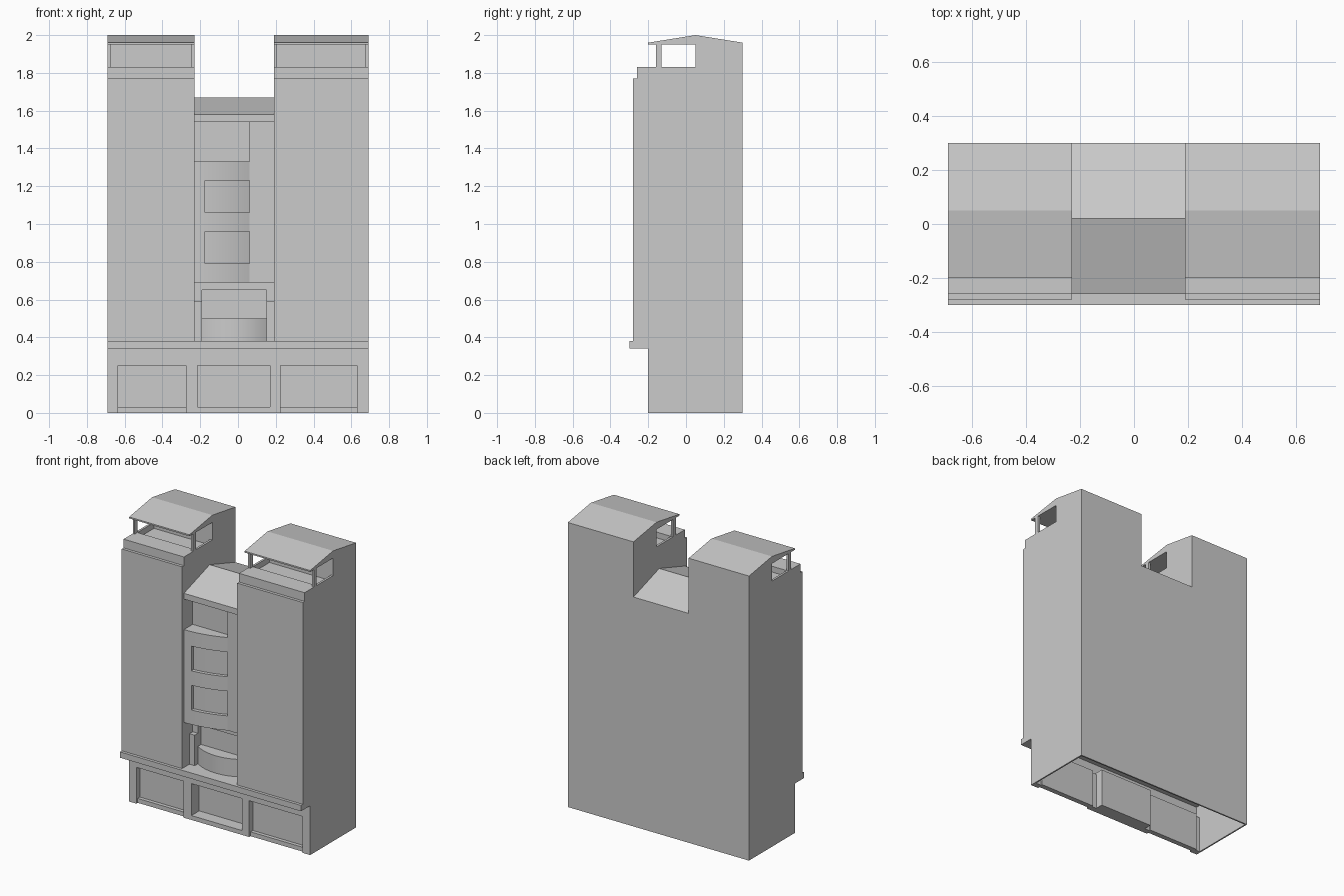
import bpy, bmesh, math

if "Cube" in bpy.data.objects:
    bpy.data.objects.remove(bpy.data.objects["Cube"])


def prism(name, pts, a, b, axis="z", smooth=False):
    """Extrude a closed 2D outline from a to b along x (outline y,z) or z (outline x,y)."""
    bm = bmesh.new()
    place = (lambda p, t: (t, p[0], p[1])) if axis == "x" else (lambda p, t: (p[0], p[1], t))
    lo = [bm.verts.new(place(p, a)) for p in pts]
    hi = [bm.verts.new(place(p, b)) for p in pts]
    bm.faces.new(lo)
    bm.faces.new(hi)
    n = len(pts)
    for i in range(n):
        j = (i + 1) % n
        bm.faces.new((lo[i], lo[j], hi[j], hi[i]))
    bmesh.ops.recalc_face_normals(bm, faces=bm.faces)
    me = bpy.data.meshes.new(name)
    bm.to_mesh(me)
    bm.free()
    ob = bpy.data.objects.new(name, me)
    bpy.context.collection.objects.link(ob)
    if smooth:
        bpy.ops.object.select_all(action="DESELECT")
        ob.select_set(True)
        bpy.context.view_layer.objects.active = ob
        bpy.ops.object.shade_smooth_by_angle(angle=math.radians(15))
    return ob


def box(name, x0, x1, y0, y1, z0, z1):
    return prism(name, [(x0, y0), (x1, y0), (x1, y1), (x0, y1)], z0, z1)


W, L, R = 0.69, -0.23, 0.19      # half width, centre bay limits
T = 0.01                         # shell thickness of the ground floor

# Ground floor: hollow shell, open underneath
box("ground_back_wall", -W, W, 0.30 - T, 0.30, 0, 0.34)
for s in (-1, 1):
    x0, x1 = sorted((s * W, s * (W - T)))
    box("ground_side_wall", x0, x1, -0.20, 0.30 - T, 0, 0.34)
box("ground_lintel", -W, W, -0.20, -0.19, 0.25, 0.34)
for x0, x1 in ((-W, -0.635), (-0.275, -0.215), (0.17, 0.225), (0.63, W)):
    box("ground_pier", x0, x1, -0.20, -0.16, 0, 0.25)

# Shop windows: side bays shallow, entrance bay deep
for x0, x1, back, sill in ((-0.635, -0.275, -0.16, -0.185),
                           (-0.215, 0.17, -0.115, -0.20),
                           (0.225, 0.63, -0.16, -0.185)):
    box("shop_pane", x0, x1, back, back + T, 0, 0.25)
    box("shop_sill", x0, x1, sill, back, 0, 0.03)
    box("shop_soffit", x0 - T, x1 + T, -0.19, back + T, 0.25, 0.25 + T)
    for xa in (x0 - T, x1):
        box("shop_jamb", xa, xa + T, -0.19, back + T, 0, 0.25)

# Ledge over the ground floor
box("ledge", -W, W, -0.30, 0.30, 0.34, 0.38)

# Towers with roofed balconies
tower = [(-0.28, 0.38), (-0.28, 1.77), (-0.26, 1.77), (-0.26, 1.83), (-0.13, 1.83),
         (-0.13, 1.79), (0.05, 1.79), (0.05, 1.95), (-0.20, 1.95), (-0.20, 1.96),
         (0.05, 2.0), (0.30, 1.96), (0.30, 0.38)]
for x0, x1 in ((-W, L), (R, W)):
    prism("tower", tower, x0, x1, "x")
    for xa in (x0, x1 - 0.015):
        box("balcony_side_parapet", xa, xa + 0.015, -0.13, 0.05, 1.79, 1.83)
        box("balcony_post", xa, xa + 0.015, -0.16, -0.13, 1.83, 1.95)

# Centre body with gable roof and eave
centre = [(-0.13, 0.38), (-0.13, 1.54), (-0.26, 1.54), (-0.26, 1.58),
          (0.02, 1.67), (0.30, 1.58), (0.30, 0.38)]
prism("centre_body", centre, L, R, "x")
box("loggia_back_wall", L, 0.06, -0.165, -0.13, 1.33, 1.54)
box("loggia_pier", 0.06, R, -0.20, -0.13, 1.33, 1.54)

# Curved facade: arc falling back to the right, then flat
RAD = (0.29 ** 2 + 0.06 ** 2) / (2 * 0.06)


def curve_y(x):
    if x >= 0.06:
        return -0.20
    return -0.26 + RAD - math.sqrt(RAD ** 2 - (x - L) ** 2)


def facade(name, x0, x1, z0, z1, inset=0.0):
    xs = sorted({x0, x1} | {v for v in [L + 0.29 * i / 12 for i in range(12)] + [0.06]
                            if x0 + 1e-4 < v < x1 - 1e-4})
    pts = [(x, curve_y(x) + inset) for x in xs] + [(x1, -0.13), (x0, -0.13)]
    prism(name, pts, z0, z1, smooth=True)


for z0, z1 in ((0.69, 0.79), (0.96, 1.06), (1.23, 1.33)):
    facade("curved_band", L, R, z0, z1)
for z0, z1 in ((0.79, 0.96), (1.06, 1.23)):
    facade("curved_jamb", L, -0.175, z0, z1)
    facade("window_pane", -0.175, 0.06, z0, z1, 0.025)
    facade("flat_jamb", 0.06, R, z0, z1)

# Lower opening with side pilasters and bowed balcony front
box("lower_lintel", L, R, -0.165, -0.13, 0.65, 0.69)
for x0, x1 in ((L, -0.19), (0.15, R)):
    box("lower_jamb", x0, x1, -0.165, -0.13, 0.38, 0.65)
    box("lower_pilaster", x0, x1, -0.20, -0.165, 0.38, 0.59)
sag, half = 0.05, 0.17
rad = (half ** 2 + sag ** 2) / (2 * sag)
end = math.asin(half / rad)
arc = []
for i in range(15):
    t = -end + 2 * end * i / 14
    arc.append((-0.02 + rad * math.sin(t), -0.165 - sag + rad * (1 - math.cos(t))))
prism("bowed_balcony", arc + [(0.15, -0.13), (-0.19, -0.13)], 0.38, 0.50, smooth=True)
